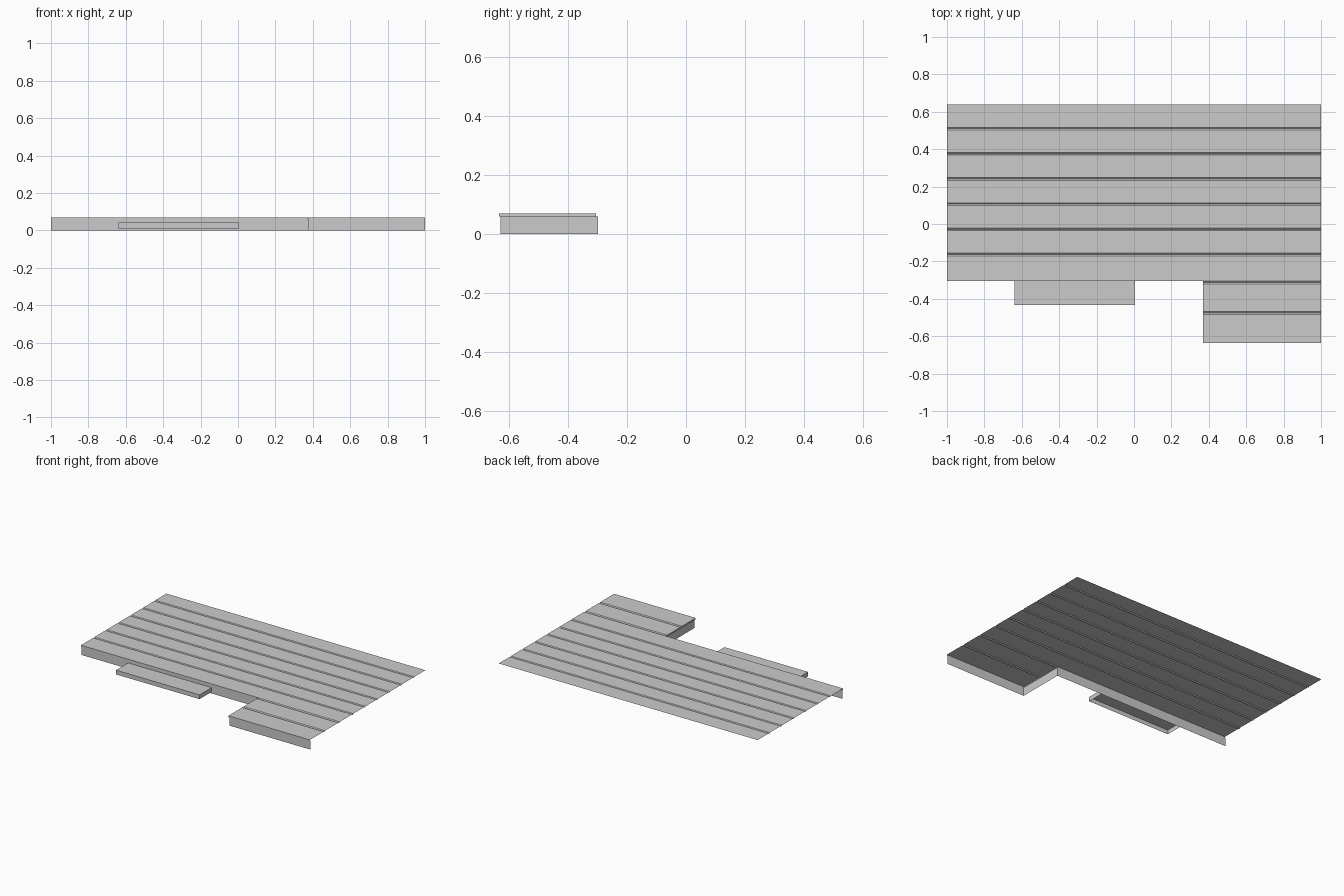
import bpy
import bmesh

if "Cube" in bpy.data.objects:
    bpy.data.objects.remove(bpy.data.objects["Cube"], do_unlink=True)

TOP = 0.07
LIP = 0.01
LIP_IN = 0.006
GROOVE_DEPTH = 0.006

grey = bpy.data.materials.new("deck grey")
grey.use_nodes = True
colour = (0.6, 0.6, 0.6, 1)
grey.diffuse_color = colour
grey.node_tree.nodes["Principled BSDF"].inputs["Base Color"].default_value = colour


def finish(name, bm):
    mesh = bpy.data.meshes.new(name)
    bm.to_mesh(mesh)
    bm.free()
    mesh.materials.append(grey)
    obj = bpy.data.objects.new(name, mesh)
    bpy.context.collection.objects.link(obj)
    return obj


def strip(bm, first, second):
    """Joins two rows of points with a strip of quads."""
    a = [bm.verts.new(p) for p in first]
    b = [bm.verts.new(p) for p in second]
    for i in range(len(a) - 1):
        bm.faces.new((a[i], a[i + 1], b[i + 1], b[i]))


def boards(name, x0, x1, front, back, grooves, width):
    """Open sheet of boards along x, parted by V grooves."""
    profile = [(front, TOP)]
    for y in sorted(grooves):
        profile += [(y - width / 2, TOP), (y, TOP - GROOVE_DEPTH), (y + width / 2, TOP)]
    profile.append((back, TOP))
    bm = bmesh.new()
    strip(bm, [(x1, y, z) for y, z in profile], [(x0, y, z) for y, z in profile])
    return finish(name, bm)


# Main deck and the projecting porch
boards("main_deck", -1, 1, -0.305, 0.638, [0.51 - 0.1346 * i for i in range(6)], 0.014)
boards("porch_deck", 0.37, 1, -0.635, -0.305, [-0.475, -0.313], 0.016)

# Skirt that follows the front outline under a narrow lip
edge = [(-1, -0.305), (0.37, -0.305), (0.37, -0.635), (1, -0.635)]
inner = [(-1, -0.305 + LIP_IN), (0.37 + LIP_IN, -0.305 + LIP_IN),
         (0.37 + LIP_IN, -0.635 + LIP_IN), (1, -0.635 + LIP_IN)]
rings = [(edge, TOP), (edge, TOP - LIP), (inner, TOP - LIP), (inner, 0)]
skirt = bmesh.new()
for (upper, z0), (lower, z1) in zip(rings, rings[1:]):
    strip(skirt, [(x, y, z1) for x, y in lower], [(x, y, z0) for x, y in upper])
finish("front_skirt", skirt)

# Entry step, open underneath and at the back
step = bmesh.new()
bmesh.ops.create_cube(step, size=1)
hidden = [f for f in step.faces if f.normal.z < -0.5 or f.normal.y > 0.5]
bmesh.ops.delete(step, geom=hidden, context="FACES")
bmesh.ops.scale(step, vec=(0.645, 0.132, 0.03), verts=step.verts)
bmesh.ops.translate(step, vec=(-0.317, -0.366, 0.026), verts=step.verts)
finish("entry_step", step)
